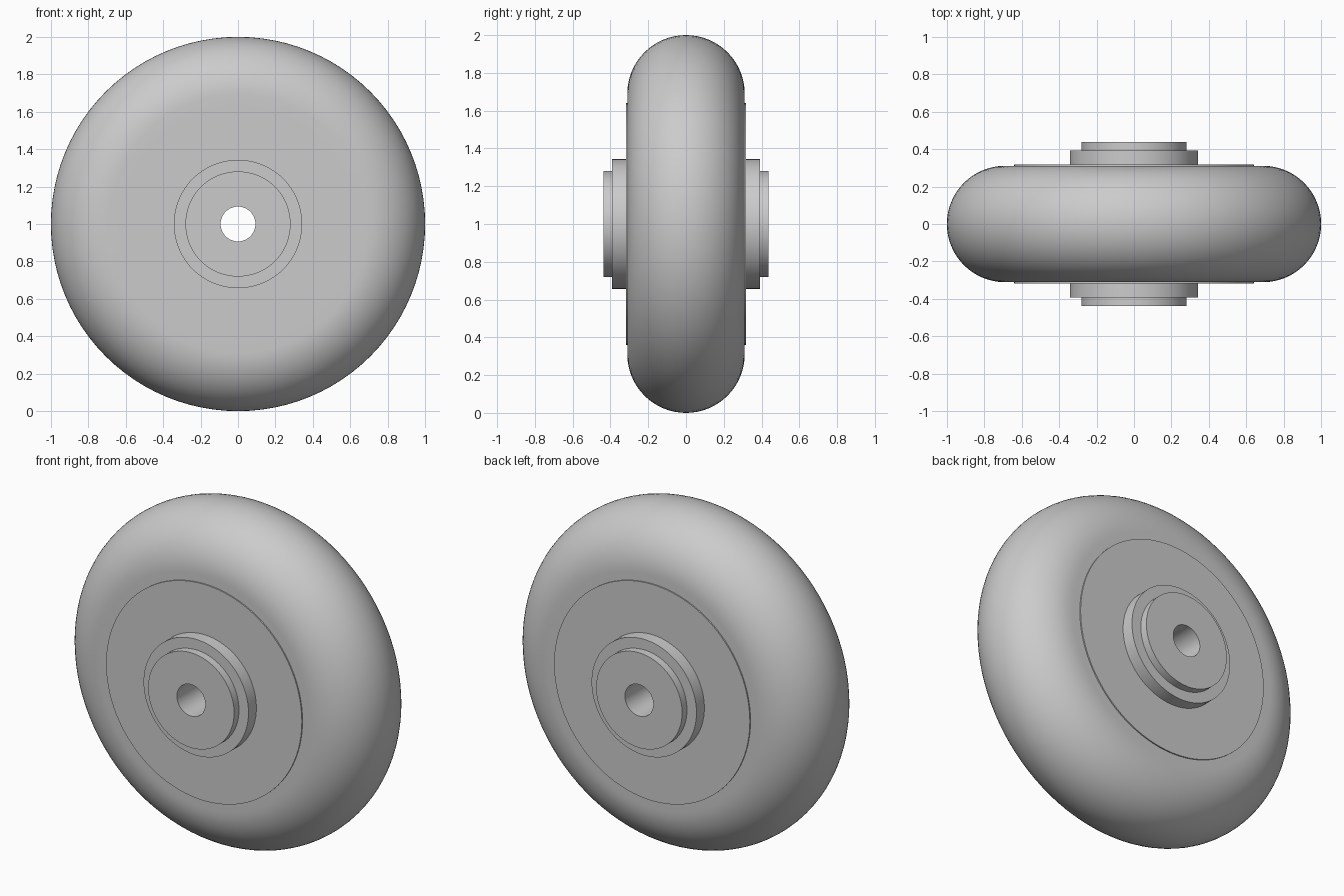
import bpy, bmesh, math

cube = bpy.data.objects.get("Cube")
if cube:
    bpy.data.objects.remove(cube, do_unlink=True)

SEGMENTS = 96
BORE = 0.093

grey = bpy.data.materials.new("plain_grey")
grey.use_nodes = True
colour = (0.6, 0.6, 0.6, 1)
grey.diffuse_color = colour
grey.node_tree.nodes["Principled BSDF"].inputs["Base Color"].default_value = colour


def lathe(name, profile):
    """Spin a closed (radius, y) profile around the axle."""
    bm = bmesh.new()
    rings = []
    for i in range(SEGMENTS):
        a = math.tau * i / SEGMENTS
        rings.append([bm.verts.new((r * math.cos(a), y, 1 + r * math.sin(a)))
                      for r, y in profile])
    n = len(profile)
    for i, ring in enumerate(rings):
        after = rings[(i + 1) % SEGMENTS]
        for j in range(n):
            k = (j + 1) % n
            bm.faces.new((ring[j], ring[k], after[k], after[j]))
    bmesh.ops.recalc_face_normals(bm, faces=bm.faces)
    mesh = bpy.data.meshes.new(name)
    bm.to_mesh(mesh)
    bm.free()
    mesh.materials.append(grey)
    obj = bpy.data.objects.new(name, mesh)
    bpy.context.collection.objects.link(obj)
    bpy.ops.object.select_all(action="DESELECT")
    obj.select_set(True)
    bpy.context.view_layer.objects.active = obj
    bpy.ops.object.shade_smooth_by_angle(angle=math.radians(30))
    return obj


def sleeve(name, inner, outer, y0, y1):
    return lathe(name, [(inner, y0), (outer, y0), (outer, y1), (inner, y1)])


# Tyre with a half-round tread and flat sidewalls
half = 0.311
tread = [(1 - half + half * math.cos(t), half * math.sin(t))
         for t in (math.pi * (i / 32 - 0.5) for i in range(33))]
lathe("tyre", [(0.6, -half)] + tread + [(0.6, half)])

# Wheel disc filling the tyre, slightly proud of the sidewalls
sleeve("wheel_disc", BORE, 0.64, -0.318, 0.318)

# Stepped hub on each side
for side, s in (("front", -1), ("back", 1)):
    sleeve(side + "_hub_flange", BORE, 0.343, s * 0.318, s * 0.392)
    sleeve(side + "_hub_cap", BORE, 0.281, s * 0.392, s * 0.438)
